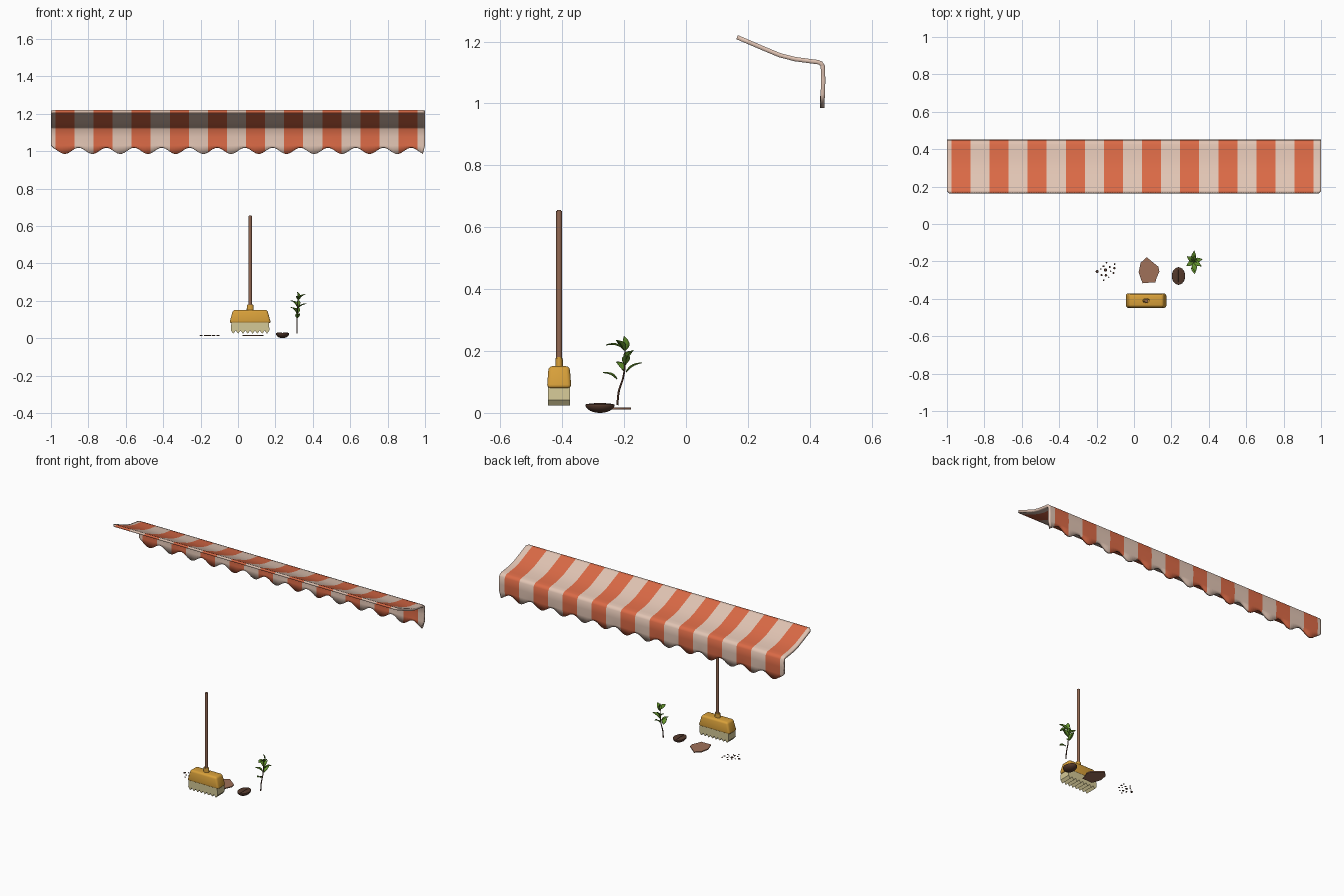
import bpy, bmesh, math
from mathutils import Vector

if "Cube" in bpy.data.objects:
    bpy.data.objects.remove(bpy.data.objects["Cube"])


def material(name, rgb):
    lin = [((c / 255 + 0.055) / 1.055) ** 2.4 for c in rgb]
    m = bpy.data.materials.new(name)
    m.diffuse_color = (*lin, 1)
    m.use_nodes = True
    m.node_tree.nodes["Principled BSDF"].inputs["Base Color"].default_value = m.diffuse_color
    return m


ORANGE = material("orange_cloth", (219, 106, 70))
CREAM = material("cream_cloth", (226, 197, 180))
YELLOW = material("yellow_wood", (216, 160, 58))
STRAW = material("straw", (212, 200, 150))
HANDLE = material("handle_brown", (146, 104, 82))
CLAY = material("clay_brown", (160, 113, 90))
DARK = material("dark_brown", (84, 57, 44))
GREEN = material("leaf_green", (98, 146, 44))


def finish(name, bm, mats, angle=40):
    bmesh.ops.recalc_face_normals(bm, faces=bm.faces)
    me = bpy.data.meshes.new(name)
    bm.to_mesh(me)
    bm.free()
    ob = bpy.data.objects.new(name, me)
    bpy.context.collection.objects.link(ob)
    for m in mats:
        me.materials.append(m)
    bpy.ops.object.select_all(action='DESELECT')
    ob.select_set(True)
    bpy.context.view_layer.objects.active = ob
    bpy.ops.object.shade_smooth_by_angle(angle=math.radians(angle))
    return ob


def solidify(ob, thickness):
    mod = ob.modifiers.new("thickness", 'SOLIDIFY')
    mod.thickness = thickness
    mod.offset = 0


def extrude_outline(bm, pts, vec):
    face = bm.faces.new([bm.verts.new(p) for p in pts])
    res = bmesh.ops.extrude_face_region(bm, geom=[face])
    verts = [g for g in res["geom"] if isinstance(g, bmesh.types.BMVert)]
    bmesh.ops.translate(bm, verts=verts, vec=vec)


# Awning: a swept cloth sheet with a scalloped hanging edge and stripes
PROFILE = [(.165, 1.2145), (.178, 1.209), (.206, 1.197), (.255, 1.176), (.303, 1.156),
           (.352, 1.1435), (.40, 1.137), (.425, 1.134), (.436, 1.130), (.442, 1.121),
           (.4435, 1.076), (.442, 1.030), (.440, None)]
START, WIDTH, SUB = -0.976, 0.1019, 8
edges = [-1.0, -0.99] + [START + WIDTH * i / SUB for i in range(19 * SUB + 1)] + [0.975, 0.99, 1.0]
bm = bmesh.new()
rows = []
for r, (y, z) in enumerate(PROFILE):
    inset = 0.012 if r in (0, len(PROFILE) - 1) else 0.0
    row = []
    for x in edges:
        zz = z if z else 1.002 + 0.017 * math.cos(math.pi * 13.5 * (x + 1))
        row.append(bm.verts.new((x * (1 - inset) if abs(x) > 0.995 else
                                 max(-0.987, min(0.987, x)) if inset else x, y, zz)))
    rows.append(row)
for r in range(len(rows) - 1):
    for c in range(len(edges) - 1):
        f = bm.faces.new((rows[r][c], rows[r][c + 1], rows[r + 1][c + 1], rows[r + 1][c]))
        mid = (edges[c] + edges[c + 1]) / 2
        stripe = math.floor((mid - START) / WIDTH)
        f.material_index = 0 if 0 <= stripe < 19 and stripe % 2 == 0 else 1
solidify(finish("awning", bm, [ORANGE, CREAM], 50), 0.014)

# Broom
BX, BY = 0.065, -0.41


def rod(name, z0, z1, rx, ry, mat, top=1.0):
    bm = bmesh.new()
    bmesh.ops.create_cone(bm, cap_ends=True, segments=20, radius1=1, radius2=top, depth=1)
    for v in bm.verts:
        v.co = (BX + v.co.x * rx, BY + v.co.y * ry, z0 + (v.co.z + 0.5) * (z1 - z0))
    rim = [e for e in bm.edges if all(v.co.z > z1 - 1e-4 for v in e.verts)]
    bmesh.ops.bevel(bm, geom=rim, offset=0.003, segments=2, affect='EDGES')
    finish(name, bm, [mat])


rod("broom_handle", 0.14, 0.655, 0.0095, 0.0095, HANDLE)
rod("broom_collar", 0.14, 0.18, 0.019, 0.0125, YELLOW, 0.9)

# Broom head: tapered block with rounded edges
bm = bmesh.new()
bmesh.ops.create_cube(bm, size=2)
for v in bm.verts:
    up = v.co.z > 0
    v.co = (BX + v.co.x * (0.092 if up else 0.111), BY + v.co.y * (0.034 if up else 0.0395),
            0.151 if up else 0.080)
bmesh.ops.bevel(bm, geom=bm.edges[:], offset=0.012, segments=3, profile=0.5, affect='EDGES')
finish("broom_head", bm, [YELLOW])

# Bristles: block with a toothed lower edge
bm = bmesh.new()
TEETH = 8
outline = [(BX - 0.100, BY - 0.0355, 0.09)]
for i in range(2 * TEETH + 1):
    x = BX - 0.103 + 0.206 * i / (2 * TEETH)
    outline.append((x, BY - 0.0355, 0.024 if i % 2 else 0.041))
outline.append((BX + 0.100, BY - 0.0355, 0.09))
extrude_outline(bm, outline, (0, 0.071, 0))
finish("broom_bristles", bm, [STRAW], 20)

# Flat clay patch
bm = bmesh.new()
patch = [(.067, -.177), (.099, -.203), (.130, -.228), (.136, -.255), (.121, -.287), (.114, -.314),
         (.078, -.314), (.046, -.317), (.035, -.289), (.025, -.257), (.035, -.208)]
extrude_outline(bm, [(x, y, 0.0115) for x, y in patch], (0, 0, 0.006))
finish("clay_patch", bm, [CLAY])

# Bean: rounded below, nearly flat on top with a groove along it
bm = bmesh.new()
bmesh.ops.create_uvsphere(bm, u_segments=32, v_segments=18, radius=1)
for v in bm.verts:
    x, y, z = v.co
    z = z * 0.026 if z < 0 else z * 0.006
    if z >= 0 and abs(x) < 0.2 and abs(y) < 0.8:
        z -= 0.006 * (1 - abs(x) / 0.2)
    v.co = (0.238 + x * 0.0355, -0.278 + y * 0.047, 0.026 + z)
finish("bean", bm, [DARK], 60)

# Crumbs: small flattened grains
bm = bmesh.new()
GRAINS = [(-.197, -.254, .009), (-.163, -.226, .006), (-.152, -.246, .010), (-.147, -.208, .005),
          (-.104, -.214, .005), (-.105, -.236, .007), (-.110, -.262, .006), (-.173, -.273, .006),
          (-.150, -.274, .008), (-.162, -.300, .005), (-.130, -.230, .006), (-.125, -.252, .004),
          (-.178, -.240, .004), (-.135, -.285, .004)]
for x, y, r in GRAINS:
    vs = bmesh.ops.create_icosphere(bm, subdivisions=1, radius=r)["verts"]
    for v in vs:
        v.co = (x + v.co.x, y + v.co.y, 0.0145 + v.co.z / r * 0.0035)
finish("crumbs", bm, [DARK], 30)

# Sapling stem: tapered curve
STEM = [(.315, -.222, .025, 1.0), (.315, -.217, .07, 1.0), (.316, -.203, .115, .9),
        (.318, -.197, .16, .8), (.320, -.198, .215, .5)]
cu = bpy.data.curves.new("sapling_stem", 'CURVE')
cu.dimensions = '3D'
cu.bevel_depth = 0.0032
cu.bevel_resolution = 2
cu.use_fill_caps = True
sp = cu.splines.new('BEZIER')
sp.bezier_points.add(len(STEM) - 1)
for p, (x, y, z, r) in zip(sp.bezier_points, STEM):
    p.co, p.radius = (x, y, z), r
    p.handle_left_type = p.handle_right_type = 'AUTO'
cu.materials.append(DARK)
bpy.context.collection.objects.link(bpy.data.objects.new("sapling_stem", cu))

# Leaves: folded pointed blades from base to tip
LEAVES = [((.316, -.222, .107), (.325, -.268, .130)), ((.317, -.195, .130), (.322, -.143, .162)),
          ((.317, -.200, .135), (.280, -.225, .165)), ((.318, -.197, .155), (.366, -.188, .185)),
          ((.319, -.205, .210), (.328, -.259, .219)), ((.320, -.198, .200), (.317, -.200, .248)),
          ((.319, -.197, .170), (.282, -.173, .200)), ((.320, -.198, .200), (.360, -.226, .235)),
          ((.319, -.197, .165), (.326, -.170, .202))]
bm = bmesh.new()
for base, tip in LEAVES:
    base, tip = Vector(base), Vector(tip)
    d = tip - base
    side = d.cross(Vector((0, 0, 1))).normalized()
    up = side.cross(d).normalized()
    prev = None
    for i in range(8):
        t = 0.03 + 0.97 * i / 7
        w = 0.0125 * math.sin(math.pi * t ** 0.85) + 0.0006
        mid = base + d * t + up * 0.006 * math.sin(math.pi * t)
        cur = [bm.verts.new(mid + side * s * w + up * abs(s) * w * 0.3) for s in (-1, 0, 1)]
        if prev:
            for k in (0, 1):
                bm.faces.new((prev[k], prev[k + 1], cur[k + 1], cur[k]))
        prev = cur
solidify(finish("sapling_leaves", bm, [GREEN], 30), 0.0025)
